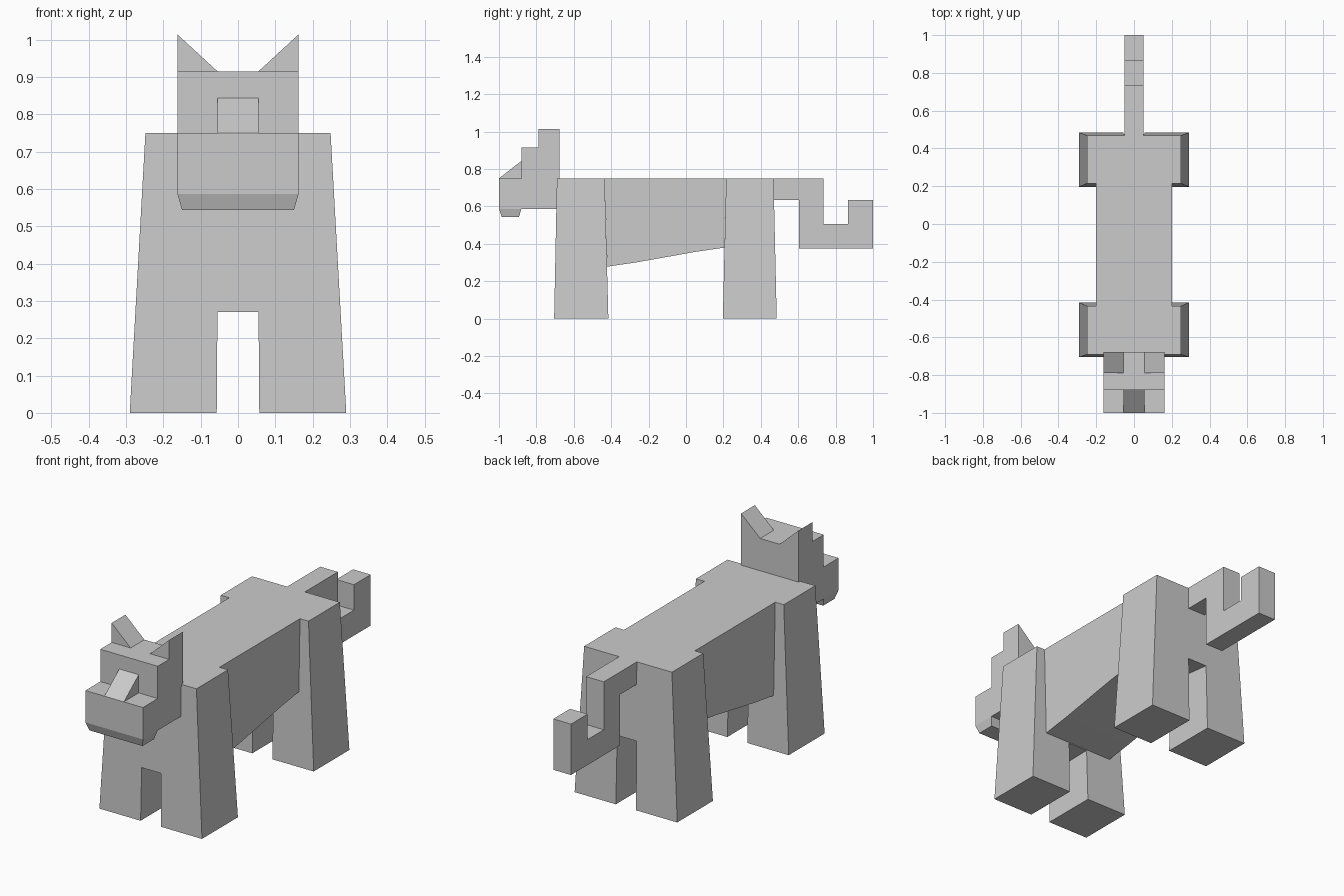
import bpy, bmesh

if "Cube" in bpy.data.objects:
    bpy.data.objects.remove(bpy.data.objects["Cube"])


def loft(name, ring_a, ring_b):
    """Closed flat-faced solid between two matching outlines."""
    bm = bmesh.new()
    a = [bm.verts.new(p) for p in ring_a]
    b = [bm.verts.new(p) for p in ring_b]
    n = len(a)
    bm.faces.new(a)
    bm.faces.new(b[::-1])
    for i in range(n):
        j = (i + 1) % n
        bm.faces.new((a[i], b[i], b[j], a[j]))
    bmesh.ops.recalc_face_normals(bm, faces=bm.faces)
    mesh = bpy.data.meshes.new(name)
    bm.to_mesh(mesh)
    bm.free()
    obj = bpy.data.objects.new(name, mesh)
    bpy.context.collection.objects.link(obj)
    return obj


def side_profile(name, pts, half_width):
    """Extrude a (y, z) outline symmetrically across x."""
    return loft(name, [(-half_width, y, z) for y, z in pts],
                [(half_width, y, z) for y, z in pts])


TOP = 0.75


def leg_pair(name, front, back, arch_front, arch_back):
    """Tapered arch; front and back are (y at floor, y at top)."""
    def ring(ys, arch):
        half = [(0.055, arch), (0.057, 0), (0.29, 0), (0.248, TOP)]
        outline = half + [(-x, z) for x, z in reversed(half)]
        return [(x, ys[0] + (ys[1] - ys[0]) * z / TOP, z) for x, z in outline]
    return loft(name, ring(front, arch_front), ring(back, arch_back))


# Legs with chest and rump
leg_pair("front_legs", (-0.705, -0.69), (-0.415, -0.435), 0.27, 0.275)
leg_pair("rear_legs", (0.485, 0.468), (0.197, 0.215), 0.35, 0.38)

# Body with rising belly
side_profile("body", [(-0.435, TOP), (-0.422, 0.278), (-0.27, 0.30),
                      (0.05, 0.357), (0.206, 0.38), (0.215, TOP)], 0.2)

# Stepped tail
side_profile("tail", [(0.468, TOP), (0.735, TOP), (0.735, 0.505),
                      (0.865, 0.505), (0.865, 0.635), (1.0, 0.635),
                      (1.0, 0.375), (0.603, 0.375), (0.603, 0.635),
                      (0.468, 0.635)], 0.05)

# Head and snout
HW = 0.1625
side_profile("head", [(-1.0, 0.587), (-0.677, 0.587), (-0.677, 0.915),
                      (-0.88, 0.915), (-0.88, TOP), (-1.0, TOP)], HW)

# Wedge nose
side_profile("nose", [(-1.0, TOP), (-0.88, TOP), (-0.88, 0.843)], 0.055)

# Tapered chin
loft("chin",
     [(-HW, -1.0, 0.587), (HW, -1.0, 0.587), (HW, -0.88, 0.587), (-HW, -0.88, 0.587)],
     [(-0.15, -0.985, 0.544), (0.15, -0.985, 0.544),
      (0.15, -0.893, 0.544), (-0.15, -0.893, 0.544)])

# Triangular ears
for side, label in ((-1, "right"), (1, "left")):
    ear = [(side * HW, 0.915), (side * HW, 1.014), (side * 0.055, 0.915)]
    loft(label + "_ear", [(x, -0.788, z) for x, z in ear],
         [(x, -0.677, z) for x, z in ear])
